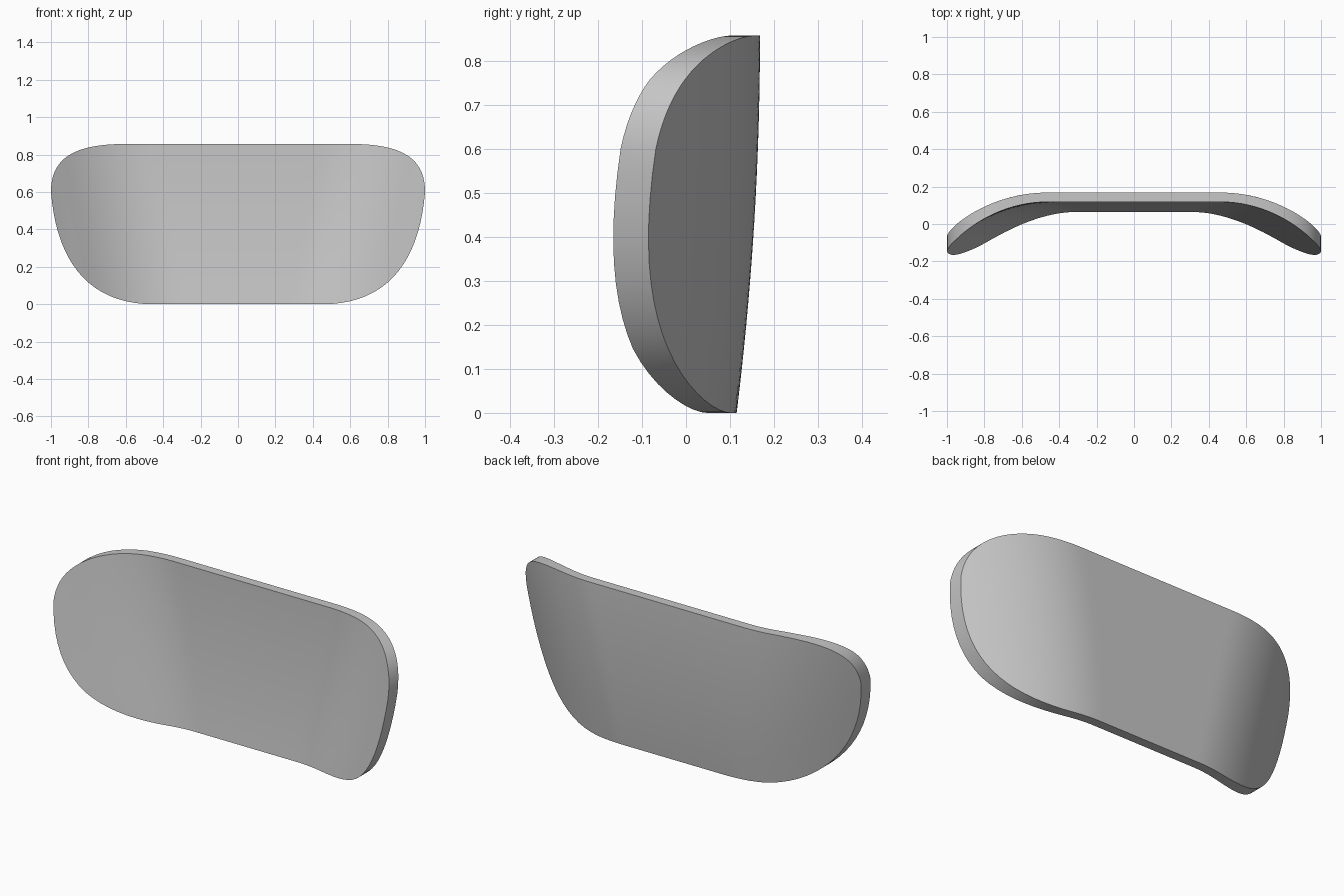
import bpy, bmesh, math
from mathutils import Vector
from mathutils.geometry import interpolate_bezier

cube = bpy.data.objects.get("Cube")
if cube:
    bpy.data.objects.remove(cube, do_unlink=True)

HEIGHT = 0.857
COLUMNS = 56
STEPS = 20


# Curvature: the middle leans slightly, the wings sweep forward
def bend(x, z):
    flat_half = 0.3 + 0.2 * z ** 1.3
    return 0.65 * max(0, abs(x) - flat_half) ** 2


def back_y(x, z):
    lean = 0.168 - 0.053 * (1 - z / HEIGHT) ** 2
    return lean - bend(x, z)


def thickness(x, z):
    return 0.05 + 0.03 * min(1, bend(x, z) / 0.17)


# Half outline as (half width, height), from bottom edge to top edge
def curve(*points):
    return interpolate_bezier(*[Vector(p) for p in points], STEPS)


outline = curve((0.45, 0), (0.8, 0), (0.97, 0.23), (1, 0.6))
outline += curve((1, 0.6), (1, 0.78), (0.88, HEIGHT), (0.6, HEIGHT))[1:]

# Back surface as rows across the outline
bm = bmesh.new()
rows = []
for point in outline:
    half, z = point[0], max(0, point[1])
    row = []
    for i in range(COLUMNS + 1):
        x = half * (2 * i / COLUMNS - 1)
        row.append(bm.verts.new((x, back_y(x, z), z)))
    rows.append(row)
for low, high in zip(rows, rows[1:]):
    for i in range(COLUMNS):
        bm.faces.new((low[i], low[i + 1], high[i + 1], high[i]))

# Front surface and rim, thicker toward the wings
result = bmesh.ops.extrude_face_region(bm, geom=bm.faces[:], use_keep_orig=True)
for v in result["geom"]:
    if isinstance(v, bmesh.types.BMVert):
        v.co.y -= thickness(v.co.x, v.co.z)
bmesh.ops.recalc_face_normals(bm, faces=bm.faces[:])

mesh = bpy.data.meshes.new("backrest")
bm.to_mesh(mesh)
bm.free()
backrest = bpy.data.objects.new("backrest", mesh)
bpy.context.collection.objects.link(backrest)

# Plain grey finish
GREY = (0.57, 0.57, 0.57, 1)
grey = bpy.data.materials.new("grey")
grey.use_nodes = True
grey.diffuse_color = GREY
grey.node_tree.nodes["Principled BSDF"].inputs["Base Color"].default_value = GREY
mesh.materials.append(grey)

bpy.ops.object.select_all(action="DESELECT")
backrest.select_set(True)
bpy.context.view_layer.objects.active = backrest
bpy.ops.object.shade_smooth_by_angle(angle=math.radians(35))
